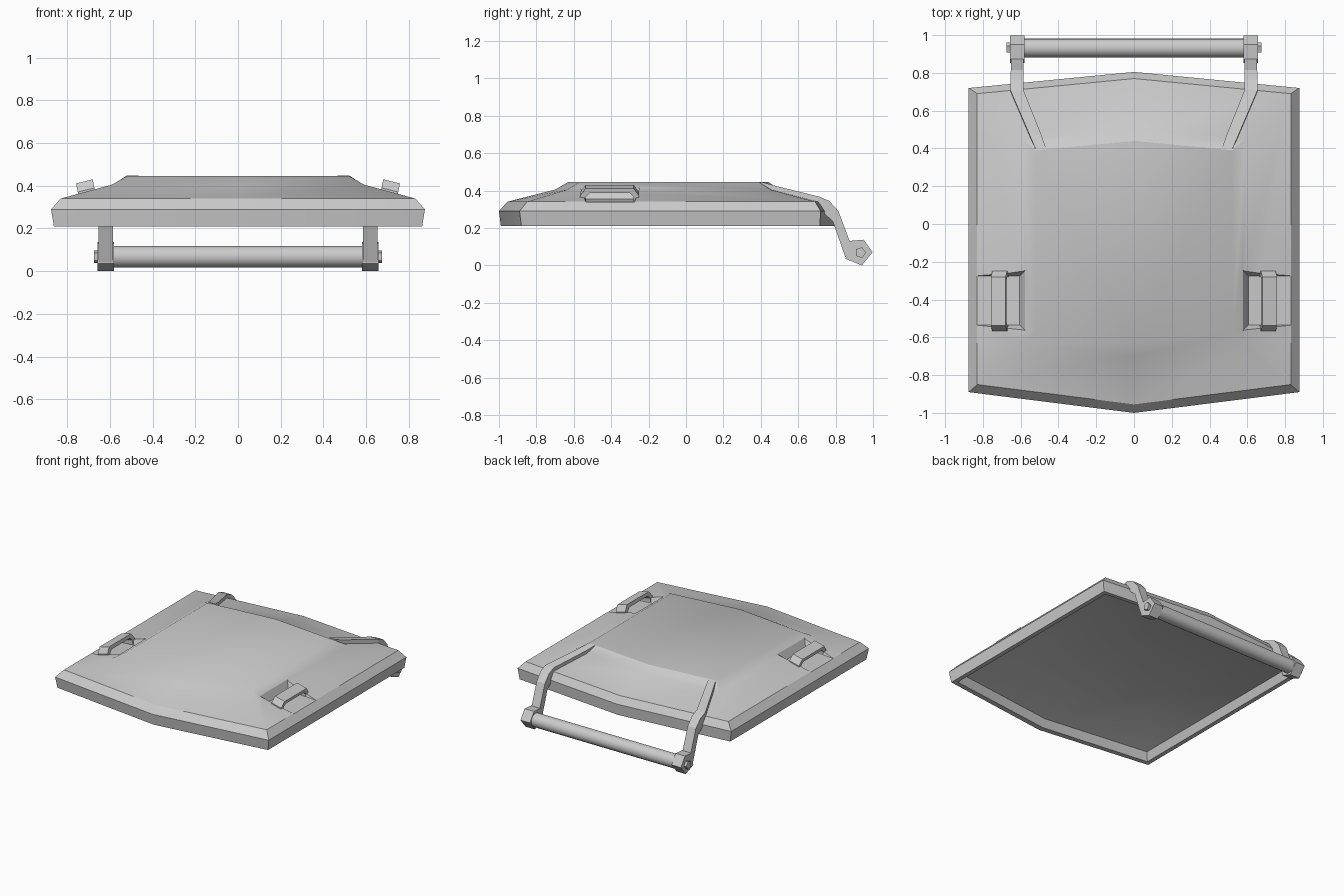
import bpy, bmesh, math
from mathutils import Vector

if "Cube" in bpy.data.objects:
    bpy.data.objects.remove(bpy.data.objects["Cube"])


def loft(name, rings, smooth=False):
    """Skin a list of equal-length rings and cap both ends."""
    bm = bmesh.new()
    rows = [[bm.verts.new(p) for p in r] for r in rings]
    n = len(rows[0])
    for a, b in zip(rows, rows[1:]):
        for i in range(n):
            j = (i + 1) % n
            bm.faces.new((a[i], a[j], b[j], b[i]))
    bm.faces.new(rows[0][::-1])
    bm.faces.new(rows[-1])
    bmesh.ops.recalc_face_normals(bm, faces=bm.faces)
    me = bpy.data.meshes.new(name)
    bm.to_mesh(me)
    bm.free()
    ob = bpy.data.objects.new(name, me)
    bpy.context.collection.objects.link(ob)
    if smooth:
        activate(ob)
        bpy.ops.object.shade_smooth_by_angle(angle=math.radians(30))
    return ob


def activate(ob):
    bpy.ops.object.select_all(action='DESELECT')
    ob.select_set(True)
    bpy.context.view_layer.objects.active = ob


def plan(x, front, front_mid, back, back_mid, z):
    """Six-sided outline with pointed front and back edges."""
    return [(-x, front, z), (0, front_mid, z), (x, front, z),
            (x, back, z), (0, back_mid, z), (-x, back, z)]


def rod(name, radius, sides, half, smooth=False):
    """Prism along x, centred on the hinge axis."""
    return loft(name, [[(x, 0.932 + radius * math.cos(math.tau * k / sides),
                         0.068 + radius * math.sin(math.tau * k / sides))
                        for k in range(sides)] for x in (-half, half)], smooth)


# Hollow panel shell: underside, rim, outer wall, slopes, raised top
shell = loft("panel_shell", [
    plan(0.52, -0.57, -0.63, 0.39, 0.44, 0.37),
    plan(0.81, -0.83, -0.93, 0.67, 0.745, 0.27),
    plan(0.83, -0.85, -0.95, 0.69, 0.765, 0.21),
    plan(0.862, -0.88, -0.99, 0.715, 0.80, 0.21),
    plan(0.875, -0.89, -1.0, 0.72, 0.805, 0.29),
    plan(0.83, -0.85, -0.955, 0.69, 0.77, 0.34),
    plan(0.59, -0.635, -0.70, 0.45, 0.50, 0.405),
    plan(0.52, -0.57, -0.63, 0.39, 0.44, 0.445)])

# Recesses around the side handles
recess = [(0.605, 0.355), (0.90, 0.333), (0.90, 0.50), (0.5325, 0.50)]
for s in (-1, 1):
    cutter = loft("recess_cutter", [
        [(s * x, -0.405 + e * (0.13 + 0.5 * max(0, z - 0.355)), z)
         for x, z in recess] for e in (-1, 1)])
    cutter.hide_render = True
    mod = shell.modifiers.new("recess", 'BOOLEAN')
    mod.operation = 'DIFFERENCE'
    mod.solver = 'EXACT'
    mod.object = cutter
    activate(shell)
    bpy.ops.object.modifier_apply(modifier=mod.name)
    bpy.data.objects.remove(cutter, do_unlink=True)
activate(shell)
bpy.ops.object.shade_smooth_by_angle(angle=math.radians(30))

# Arch profile of the side handles (y, z)
arch = [(-0.567, 0.34), (-0.567, 0.39), (-0.537, 0.43), (-0.28, 0.43),
        (-0.25, 0.39), (-0.25, 0.34), (-0.28, 0.34), (-0.28, 0.385),
        (-0.30, 0.405), (-0.515, 0.405), (-0.537, 0.385), (-0.537, 0.34)]

# Arm stations: x inner, x outer, (y, z) top, (y, z) bottom
arm = [(0.465, 0.522, (0.40, 0.447), (0.39, 0.40)),
       (0.49, 0.552, (0.47, 0.427), (0.46, 0.38)),
       (0.585, 0.655, (0.71, 0.368), (0.70, 0.32)),
       (0.585, 0.655, (0.765, 0.345), (0.735, 0.28)),
       (0.585, 0.652, (0.815, 0.29), (0.785, 0.235)),
       (0.585, 0.652, (0.875, 0.13), (0.853, 0.04))]

# Five-sided knuckle at the lower end of each arm (y, z)
knuckle = [(0.998, 0.07), (0.95, 0.137), (0.87, 0.13), (0.853, 0.035), (0.94, 0.0)]

for s, side in ((-1, "left"), (1, "right")):
    loft(side + "_handle", [
        [(s * (x + 0.2 * (z - 0.38)), y, z - 0.25 * (x - 0.67)) for y, z in arch]
        for x in (0.67, 0.71, 0.748)])
    loft(side + "_arm", [
        [(s * a, *t), (s * b, *t), (s * b, *u), (s * a, *u)] for a, b, t, u in arm])
    loft(side + "_knuckle", [[(s * x, y, z) for y, z in knuckle]
                             for x in (0.58, 0.657)])

# Crossbar and the pin through it
rod("crossbar", 0.05, 16, 0.585, True)
rod("crossbar_pin", 0.03, 5, 0.675)
